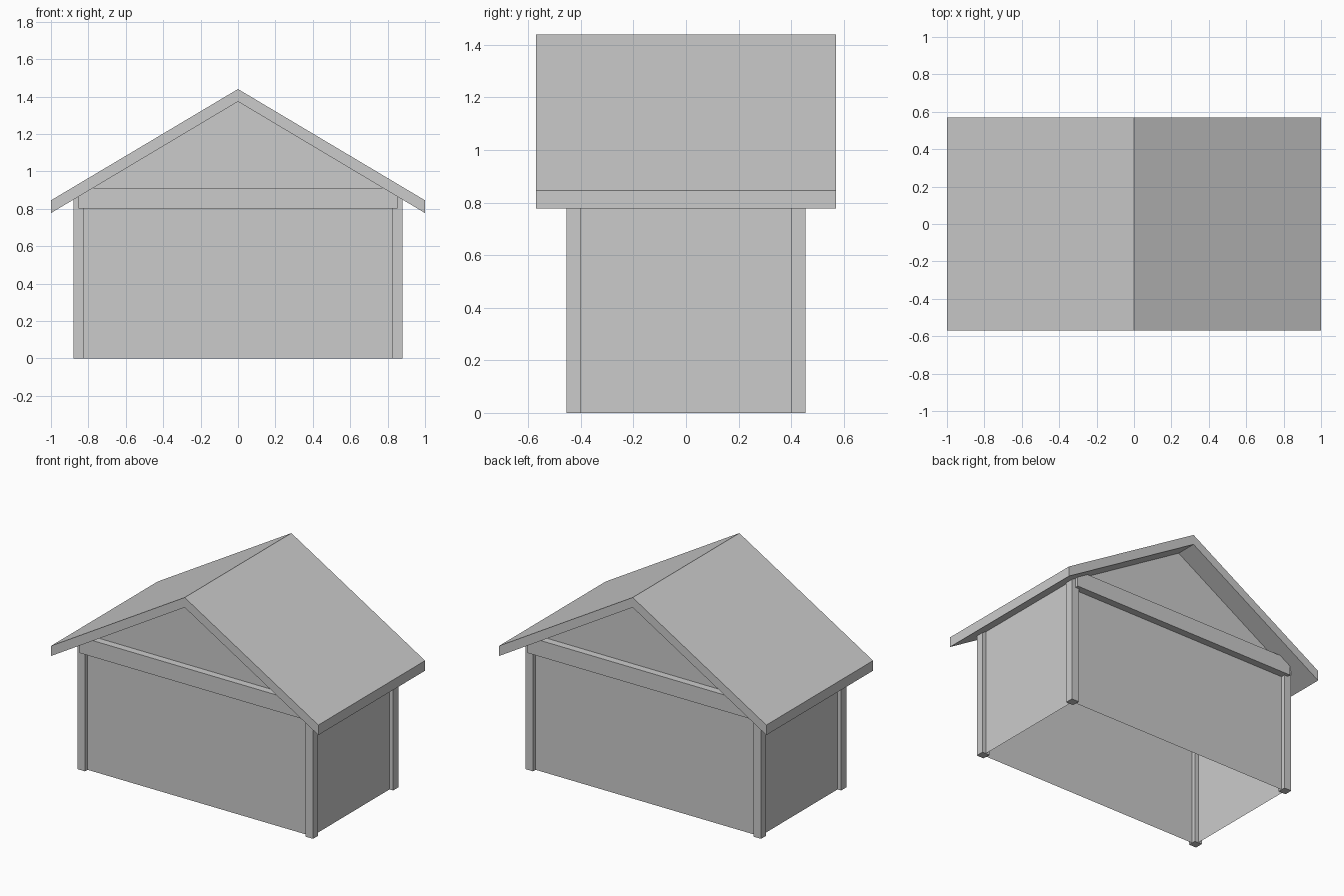
import bpy

# Remove the default cube
cube = bpy.data.objects.get("Cube")
if cube:
    bpy.data.objects.remove(cube, do_unlink=True)

# Single grey material
grey = bpy.data.materials.new("light_grey")
grey.use_nodes = True
colour = (0.6, 0.6, 0.6, 1.0)
grey.diffuse_color = colour
for node in grey.node_tree.nodes:
    if node.type == 'BSDF_PRINCIPLED':
        node.inputs["Base Color"].default_value = colour

RIDGE, RIDGE_UNDER = 1.44, 1.373
EAVE, EAVE_UNDER = 0.845, 0.777
ROOF_Y = 0.57
WALL_X, WALL_Y = 0.853, 0.428
POST = 0.055


def add_mesh(name, verts, faces):
    mesh = bpy.data.meshes.new(name)
    mesh.from_pydata(verts, [], faces)
    mesh.materials.append(grey)
    obj = bpy.data.objects.new(name, mesh)
    bpy.context.collection.objects.link(obj)
    return obj


def extrude_profile(name, profile, half_y, capped=True, skipped_sides=()):
    """Extrude a counter-clockwise XZ profile from -half_y to +half_y."""
    n = len(profile)
    verts = [(x, y, z) for y in (-half_y, half_y) for x, z in profile]
    faces = [(i, i + n, (i + 1) % n + n, (i + 1) % n)
             for i in range(n) if i not in skipped_sides]
    if capped:
        faces += [tuple(range(n)), tuple(reversed(range(n, 2 * n)))]
    return add_mesh(name, verts, faces)


def add_box(name, centre, size):
    bpy.ops.mesh.primitive_cube_add(size=1, location=centre)
    obj = bpy.context.object
    obj.name = name
    obj.scale = size
    bpy.ops.object.transform_apply(location=False, rotation=False, scale=True)
    obj.data.materials.append(grey)
    return obj


def underside(x):
    return RIDGE_UNDER - abs(x) * (RIDGE_UNDER - EAVE_UNDER)


# Gabled roof slab
extrude_profile("roof", [(-1, EAVE_UNDER), (0, RIDGE_UNDER), (1, EAVE_UNDER),
                         (1, EAVE), (0, RIDGE), (-1, EAVE)], ROOF_Y)

# Thin wall shell with gables, open below and under the roof
wall_top = underside(WALL_X)
extrude_profile("walls", [(-WALL_X, 0), (WALL_X, 0), (WALL_X, wall_top),
                          (0, RIDGE_UNDER), (-WALL_X, wall_top)],
                WALL_Y, skipped_sides=(0, 2, 3))

# Corner posts and a cross beam below each gable
post_top = underside(WALL_X - POST / 2)
for y_side, y_name in ((-1, "front"), (1, "back")):
    for x_side, x_name in ((1, "left"), (-1, "right")):
        add_box(f"{y_name}_{x_name}_post",
                (x_side * WALL_X, y_side * WALL_Y, post_top / 2),
                (POST, POST, post_top))
    add_box(f"{y_name}_beam", (0, y_side * 0.45, 0.857),
            (2 * WALL_X, POST, 0.11))
